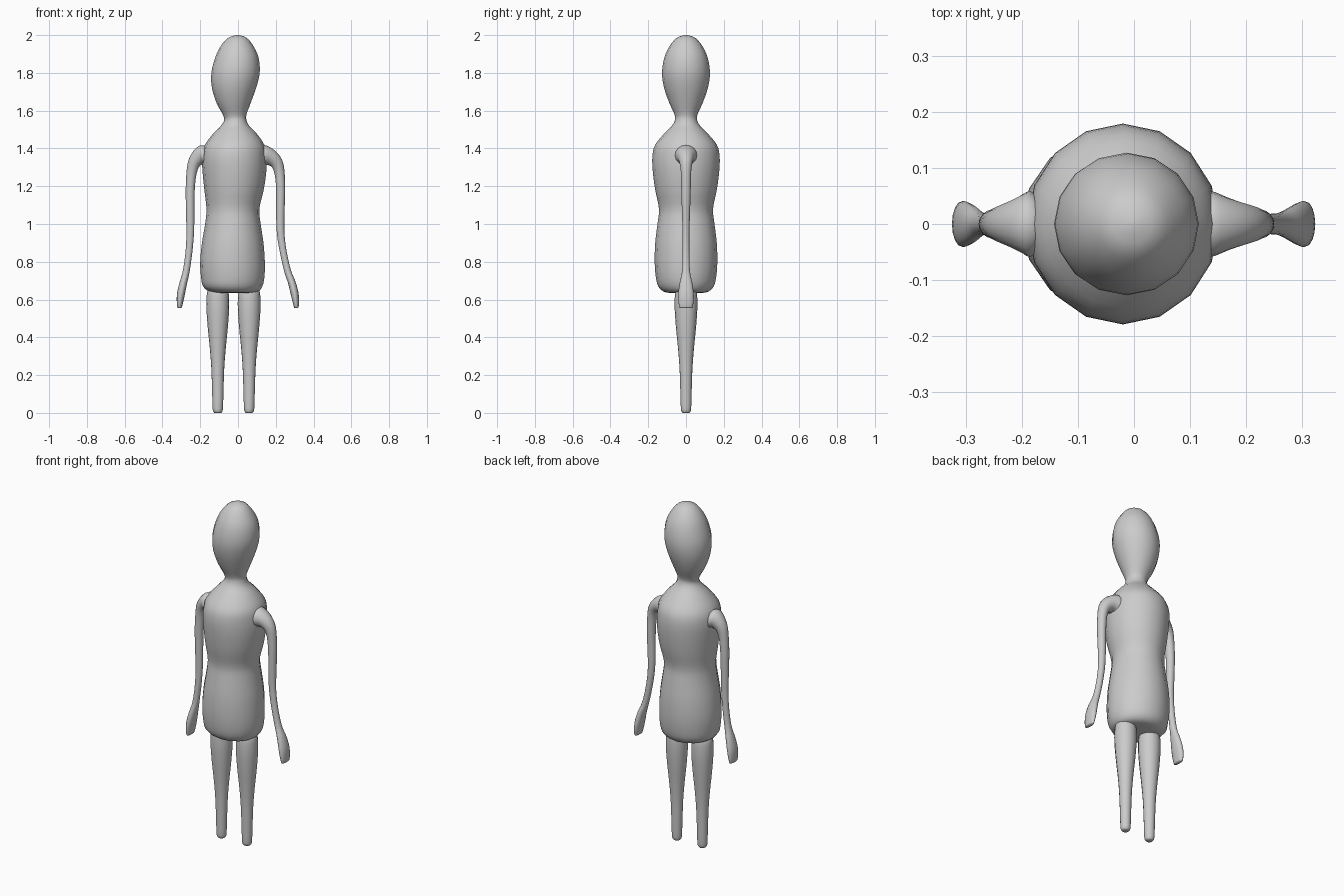
import bpy, bmesh, math
from mathutils import Vector


def spline(rings, steps):
    """Catmull-Rom interpolation of (x, z, rx, ry) rings."""
    pts = [Vector(r) for r in rings]
    out = []
    for i in range(len(pts) - 1):
        p0, p1 = pts[max(i - 1, 0)], pts[i]
        p2, p3 = pts[i + 1], pts[min(i + 2, len(pts) - 1)]
        for k in range(steps):
            t = k / steps
            out.append(0.5 * (2 * p1 + (p2 - p0) * t
                              + (2 * p0 - 5 * p1 + 4 * p2 - p3) * t * t
                              + (3 * p1 - p0 - 3 * p2 + p3) * t ** 3))
    out.append(pts[-1])
    return out


def loft(name, rings, sides=16, steps=3, follow=False):
    """Skin elliptical rings centred on y = 0; follow turns them along the path."""
    rings = spline(rings, steps)
    bm = bmesh.new()
    loops = []
    for i, (x, z, rx, ry) in enumerate(rings):
        across = Vector((1, 0, 0))
        if follow:
            a, b = rings[max(i - 1, 0)], rings[min(i + 1, len(rings) - 1)]
            across = Vector((-(b[1] - a[1]), 0, b[0] - a[0])).normalized()
        loop = []
        for s in range(sides):
            ang = math.tau * s / sides
            co = Vector((x, 0, z)) + across * rx * math.cos(ang)
            co.y = ry * math.sin(ang)
            loop.append(bm.verts.new(co))
        loops.append(loop)
    for a, b in zip(loops, loops[1:]):
        for s in range(sides):
            n = (s + 1) % sides
            bm.faces.new((a[s], a[n], b[n], b[s]))
    bm.faces.new(loops[0])
    bm.faces.new(loops[-1])
    bmesh.ops.recalc_face_normals(bm, faces=bm.faces)
    mesh = bpy.data.meshes.new(name)
    bm.to_mesh(mesh)
    bm.free()
    for p in mesh.polygons:
        p.use_smooth = True
    ob = bpy.data.objects.new(name, mesh)
    bpy.context.collection.objects.link(ob)
    return ob


# Head, neck and torso in one skin
loft("head_and_torso", [
    (-0.016, 0.635, 0.090, 0.085), (-0.022, 0.643, 0.130, 0.120),
    (-0.028, 0.670, 0.157, 0.147), (-0.028, 0.720, 0.168, 0.160),
    (-0.029, 0.800, 0.171, 0.166), (-0.028, 0.900, 0.163, 0.163),
    (-0.027, 1.000, 0.147, 0.151), (-0.027, 1.080, 0.140, 0.143),
    (-0.021, 1.180, 0.157, 0.163), (-0.019, 1.280, 0.169, 0.176),
    (-0.020, 1.360, 0.170, 0.178), (-0.018, 1.420, 0.157, 0.163),
    (-0.016, 1.480, 0.114, 0.114), (-0.016, 1.520, 0.075, 0.075),
    (-0.014, 1.550, 0.059, 0.059), (-0.018, 1.580, 0.063, 0.061),
    (-0.023, 1.640, 0.090, 0.088), (-0.021, 1.720, 0.117, 0.116),
    (-0.013, 1.800, 0.128, 0.127), (-0.006, 1.880, 0.115, 0.115),
    (-0.005, 1.940, 0.088, 0.088), (-0.003, 1.985, 0.050, 0.050),
    (-0.002, 2.000, 0.008, 0.008)])

# Arms: shared heights and thicknesses, each side with its own reach
arm = [(1.362, .046, .046), (1.362, .056, .059), (1.353, .045, .046),
       (1.323, .034, .034), (1.270, .027, .027), (1.180, .024, .025),
       (1.050, .022, .021), (0.950, .020, .018), (0.850, .018, .018),
       (0.750, .018, .021), (0.690, .020, .033), (0.630, .021, .041),
       (0.580, .016, .039), (0.556, .011, .033)]
reach = {
    "right_arm": [.120, .135, .170, .204, .220, .226, .224, .226, .240,
                  .263, .285, .300, .307, .309],
    "left_arm": [-.172, -.186, -.207, -.232, -.246, -.253, -.253, -.253, -.260,
                 -.274, -.289, -.302, -.308, -.309]}
for name, xs in reach.items():
    loft(name, [(x, *a) for x, a in zip(xs, arm)], follow=True)

# Legs
leg = [(0.0, .018), (.010, .025), (.040, .028), (.150, .031), (.250, .035),
       (.350, .043), (.450, .053), (.550, .060), (.620, .059), (.650, .052),
       (.662, .035)]
for name, x in (("left_leg", -0.107), ("right_leg", 0.059)):
    loft(name, [(x, z, r, r) for z, r in leg])
